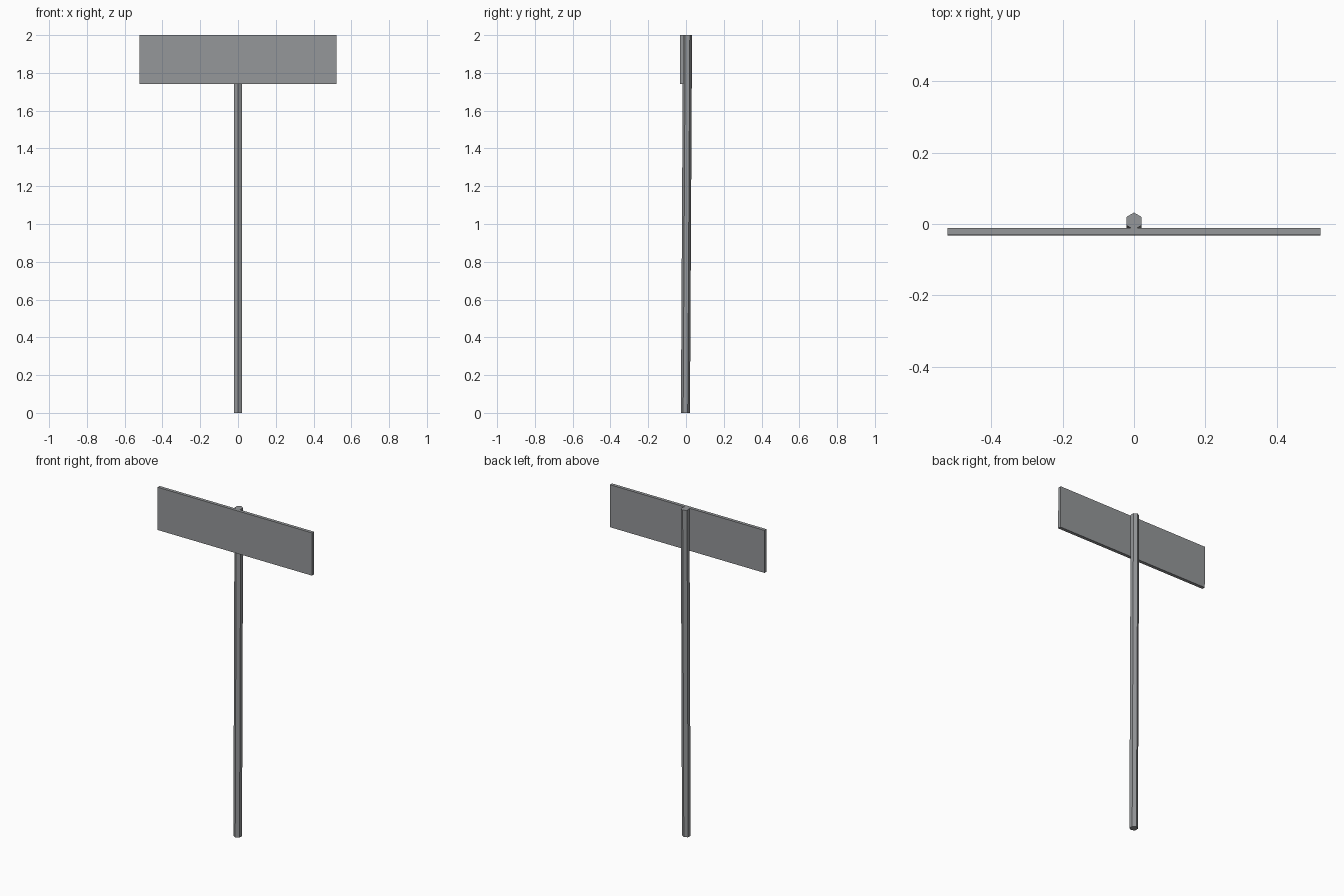
import bpy
import math
from mathutils import Matrix

cube = bpy.data.objects.get("Cube")
if cube:
    bpy.data.objects.remove(cube, do_unlink=True)

# Galvanised grey used everywhere
grey = bpy.data.materials.new("metal_grey")
grey.use_nodes = True
colour = (0.30, 0.31, 0.32, 1.0)
grey.diffuse_color = colour
grey.node_tree.nodes["Principled BSDF"].inputs["Base Color"].default_value = colour

# Whole sign leans back slightly: y grows with height
LEAN = 0.0055
lean = Matrix.Identity(4)
lean[1][2] = LEAN


def finish(name, scale=(1, 1, 1)):
    """Name the active object, bake its placement and lean, and colour it."""
    obj = bpy.context.object
    obj.name = name
    place = Matrix.Translation(obj.location) @ Matrix.Diagonal((*scale, 1))
    obj.data.transform(lean @ place)
    obj.location = (0, 0, 0)
    obj.data.materials.append(grey)
    return obj


# Hexagonal post, with corners facing front and back
bpy.ops.mesh.primitive_cylinder_add(vertices=6, radius=0.024, depth=2.0,
                                    location=(0, -0.003, 1.0))
finish("post")

# Flat sign board on the front of the post
bpy.ops.mesh.primitive_cube_add(size=1, location=(0, -0.0315, 1.87))
finish("sign_board", (1.044, 0.02, 0.26))
